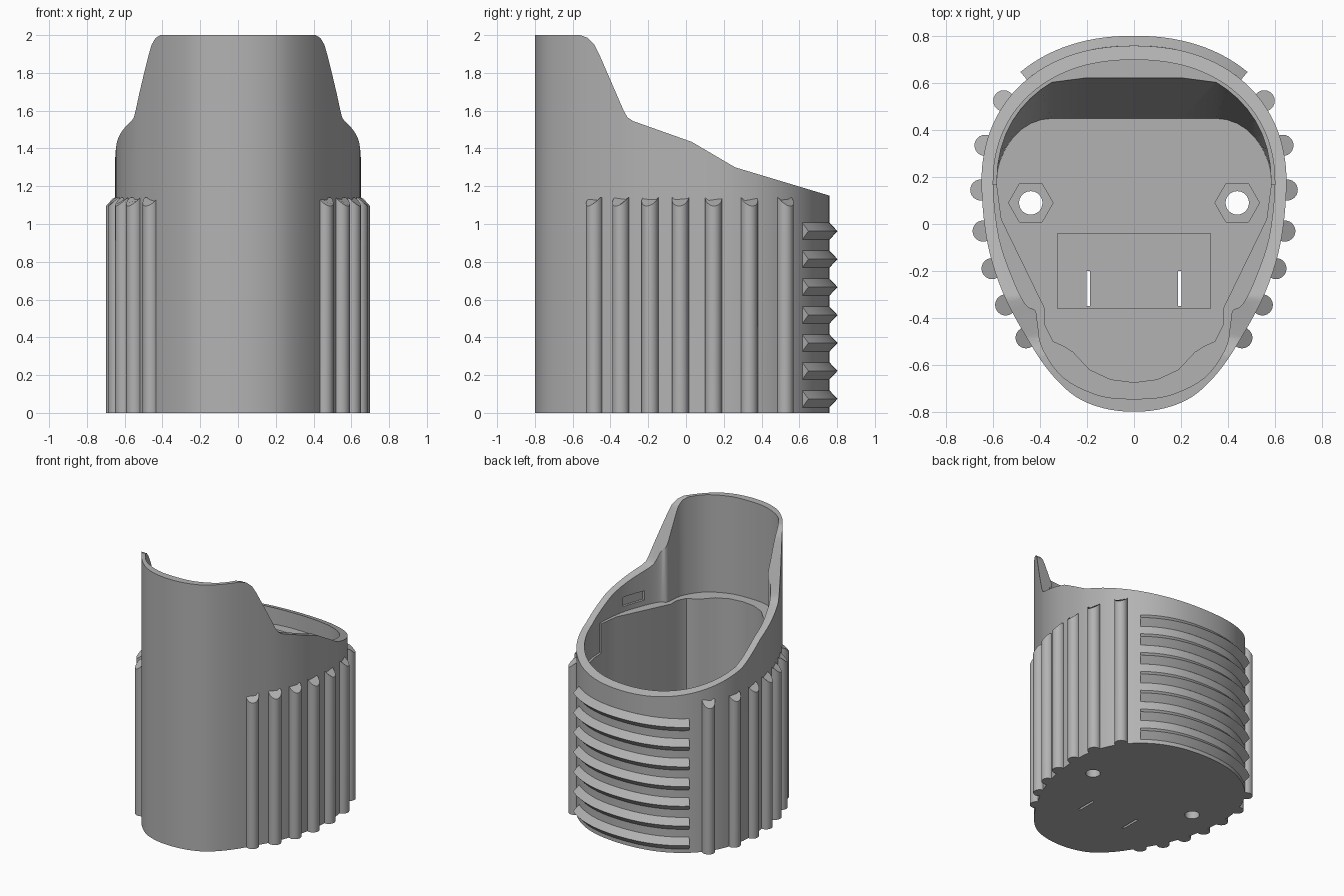
import bpy, bmesh, math
from mathutils import Vector

if "Cube" in bpy.data.objects:
    bpy.data.objects.remove(bpy.data.objects["Cube"])

grey = bpy.data.materials.new("plain_grey")
grey.use_nodes = True
COLOR = (0.45, 0.45, 0.45, 1)
grey.diffuse_color = COLOR
grey.node_tree.nodes["Principled BSDF"].inputs["Base Color"].default_value = COLOR


def finish(name, bm):
    bmesh.ops.recalc_face_normals(bm, faces=bm.faces[:])
    me = bpy.data.meshes.new(name)
    bm.to_mesh(me)
    bm.free()
    ob = bpy.data.objects.new(name, me)
    me.materials.append(grey)
    bpy.context.collection.objects.link(ob)
    return ob


def loft(name, rings):
    """Skin a list of equal-length 3D rings and cap both ends."""
    bm = bmesh.new()
    loops = [[bm.verts.new(p) for p in ring] for ring in rings]
    n = len(loops[0])
    for a, b in zip(loops, loops[1:]):
        for i in range(n):
            j = (i + 1) % n
            bm.faces.new((a[i], a[j], b[j], b[i]))
    bm.faces.new(loops[0][::-1])
    bm.faces.new(loops[-1])
    return finish(name, bm)


def prism(name, outline, z0, z1):
    return loft(name, [[(x, y, z) for x, y in outline] for z in (z0, z1)])


def mirrored(half):
    """Close a half outline running from back centre to front centre."""
    return half + [(-x, y) for x, y in half[-2:0:-1]]


def smooth(points, steps=5):
    """Closed Catmull-Rom curve through the points."""
    pts = [Vector(p) for p in points]
    n, out = len(pts), []
    for i in range(n):
        a, b, c, d = (pts[(i + k) % n] for k in (-1, 0, 1, 2))
        for s in range(steps):
            t = s / steps
            p = 0.5 * (2 * b + (c - a) * t + (2 * a - 5 * b + 4 * c - d) * t ** 2
                       + (3 * b - a - 3 * c + d) * t ** 3)
            out.append((p.x, p.y))
    return out


def back_point(a, b, t):
    """Full, rounded back curve; t runs from 0 at the back to 1 at the side."""
    ang, e = t * math.pi / 2, 2 / 2.2
    return (a * math.sin(ang) ** e, 0.17 + b * max(0, math.cos(ang)) ** e)


def ngon(cx, cy, r, n):
    return [(cx + r * math.cos(math.tau * i / n), cy + r * math.sin(math.tau * i / n)) for i in range(n)]


def box(x0, x1, y0, y1):
    return [(x0, y0), (x1, y0), (x1, y1), (x0, y1)]


# Outer shell, an egg-shaped prism
quarter = [i / 6 for i in range(7)]
outer = smooth(mirrored([back_point(0.65, 0.59, t) for t in quarter] + [
    (0.625, -0.08), (0.56, -0.29), (0.46, -0.48), (0.36, -0.63),
    (0.25, -0.735), (0.13, -0.785), (0, -0.8)]))
body = prism("body_shell", outer, 0, 2)
cutters = []

# Sloping rim cut, seen from the side
rim = [(-0.56, 2.3), (-0.56, 2), (-0.52, 1.985), (-0.485, 1.95), (-0.46, 1.9), (-0.33, 1.6),
       (-0.31, 1.565), (-0.28, 1.545), (0.03, 1.435), (0.26, 1.3), (0.76, 1.15), (1, 1.08), (1, 2.3)]
cutters.append(loft("rim_cutter", [[(x, y, z) for y, z in rim] for x in (-1, 1)]))

# Upper cavity, following the shell
upper_back = [back_point(0.6, 0.53, t) for t in quarter]
upper = smooth(mirrored(upper_back + [
    (0.575, -0.06), (0.51, -0.25), (0.46, -0.345), (0.42, -0.37), (0.41, -0.43), (0.39, -0.53),
    (0.3, -0.655), (0.15, -0.73), (0, -0.745)]))
cutters.append(prism("upper_cavity_cutter", upper, 1.27, 2.3))
clip = [p for p in upper if p[1] >= 0.165]
cutters.append(prism("back_ledge_cutter", clip, 1.05, 1.4))

# Lower cavity with a leaning back wall, straight sides and a thick front
front = [(0.565, 0.02), (0.38, -0.36), (0.38, -0.43), (0.345, -0.5), (0.3, -0.52), (0.26, -0.545),
         (0.19, -0.62), (0.1, -0.662), (0, -0.675)]
arc = [i / 8 * math.pi / 2 for i in range(9)]
low = [(0, 0.45), (0.2, 0.45)] + [(0.35 + 0.235 * math.sin(a), 0.17 + 0.28 * math.cos(a)) for a in arc]
high = [(x, min(0.625, 0.17 + 0.52 * max(0, 1 - (x / 0.585) ** 2.2) ** (1 / 2.2))) for x, y in low]
cutters.append(loft("lower_cavity_cutter", [
    [(x, y, z) for x, y in mirrored(half + front)]
    for half, z in ((low, 0.12), (high, 1.06), (high, 1.3))]))

# Floor recess, nut pockets, bolt holes, strap slots and side wall recesses
cutters.append(prism("floor_recess_cutter", box(-0.325, 0.325, -0.36, -0.04), 0.09, 0.2))
for s in (-1, 1):
    cutters.append(prism("nut_pocket_cutter", ngon(s * 0.44, 0.09, 0.095, 6), 0.06, 0.2))
    cutters.append(prism("bolt_hole_cutter", ngon(s * 0.44, 0.09, 0.05, 24), -0.1, 0.2))
    cutters.append(prism("slot_cutter", box(s * 0.195 - 0.008, s * 0.195 + 0.008, -0.35, -0.2), -0.1, 0.2))
    panel = prism("panel_cutter", box(-0.02, 0.02, -0.09, 0.09), 1.31, 1.38)
    panel.location = (s * 0.543, -0.155, 0)
    panel.rotation_euler.z = -s * 0.33
    cutters.append(panel)

bpy.context.view_layer.update()
bpy.context.view_layer.objects.active = body
for c in cutters:
    c.hide_render = True
    mod = body.modifiers.new(c.name, "BOOLEAN")
    mod.operation, mod.solver, mod.object = "DIFFERENCE", "EXACT", c
    bpy.ops.object.modifier_apply(modifier=mod.name)
for c in cutters:
    bpy.data.objects.remove(c)
parts = [body]

# Vertical grip ribs with chamfered tops
RIB_R = 0.045
ribs = [(0.555, 0.525), (0.635, 0.335), (0.653, 0.145), (0.643, -0.03),
        (0.605, -0.19), (0.547, -0.345), (0.46, -0.485)]
for side, s in (("left", 1), ("right", -1)):
    for x, y in ribs:
        out = Vector((x, y - 0.08)).normalized()
        ring = ngon(x, y, RIB_R, 24)
        top = [1.14 - max(0, out.dot(Vector((px - x, py - y)))) for px, py in ring]
        parts.append(loft(side + "_grip_rib", [
            [(s * px, py, 0) for px, py in ring],
            [(s * px, py, z) for (px, py), z in zip(ring, top)]]))

# Horizontal ridges wrapped round the back
section = [(-0.025, -0.045), (0, -0.045), (0.042, 0), (0, 0.045), (-0.025, 0.045)]
for k in range(7):
    zc = 0.074 + 0.148 * k
    rings = []
    for i in range(-14, 15):
        t = abs(i) / 14 * 0.475
        s = 1 if i >= 0 else -1
        x, y = back_point(0.65, 0.59, t)
        n = Vector(((x / 0.65) ** 1.2 / 0.65, ((y - 0.17) / 0.59) ** 1.2 / 0.59)).normalized()
        rings.append([(s * (x + n.x * d), y + n.y * d, zc + h) for d, h in section])
    parts.append(loft("back_ridge", rings))

# Smooth curves, sharp edges
bpy.ops.object.select_all(action="DESELECT")
for ob in parts:
    ob.select_set(True)
bpy.context.view_layer.objects.active = body
bpy.ops.object.shade_smooth_by_angle(angle=math.radians(30))
